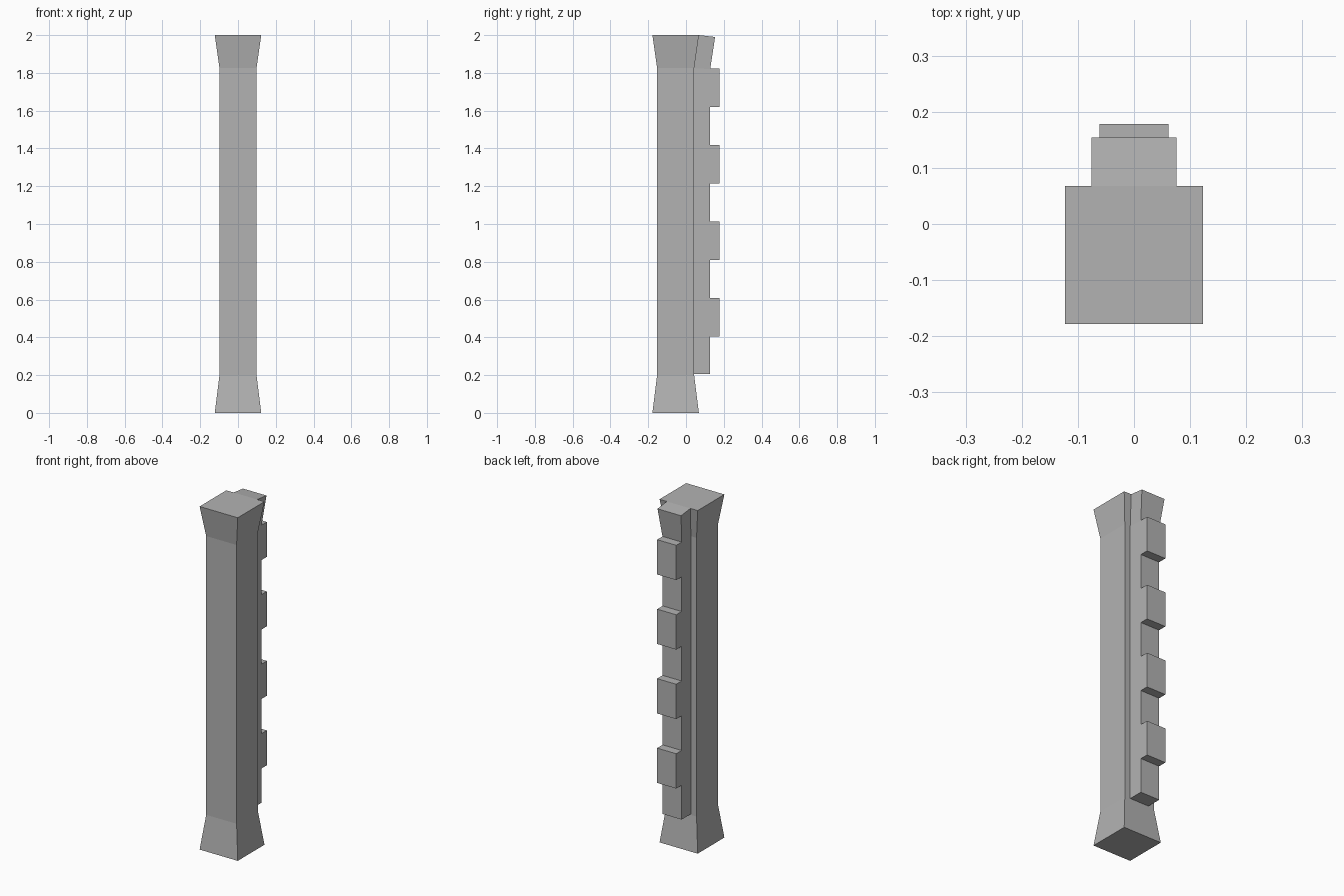
import bpy
import bmesh

default = bpy.data.objects.get("Cube")
if default:
    bpy.data.objects.remove(default, do_unlink=True)

# Single stone colour
GREY = (0.45, 0.45, 0.45, 1.0)
stone = bpy.data.materials.new("stone grey")
stone.use_nodes = True
stone.diffuse_color = GREY
stone.node_tree.nodes["Principled BSDF"].inputs["Base Color"].default_value = GREY


def loft(name, sections, skip=()):
    """Stack of rectangles (half_width, y_front, y_back, z_front, z_back)."""
    bm = bmesh.new()
    rings = []
    for hw, y0, y1, z0, z1 in sections:
        corners = ((-hw, y0, z0), (hw, y0, z0), (hw, y1, z1), (-hw, y1, z1))
        rings.append([bm.verts.new(c) for c in corners])
    for low, high in zip(rings, rings[1:]):
        for i in range(4):
            j = (i + 1) % 4
            bm.faces.new((low[i], low[j], high[j], high[i]))
    bm.faces.new(rings[0][::-1])
    bm.faces.new(rings[-1])
    bmesh.ops.recalc_face_normals(bm, faces=bm.faces)
    mesh = bpy.data.meshes.new(name)
    bm.to_mesh(mesh)
    bm.free()
    mesh.materials.append(stone)
    obj = bpy.data.objects.new(name, mesh)
    bpy.context.collection.objects.link(obj)
    return obj


# Square column with flared foot and head
CENTRE, SHAFT, FLARE = -0.055, 0.098, 0.123
loft("column", [(h, CENTRE - h, CENTRE + h, z, z) for h, z in
                ((FLARE, 0), (SHAFT, 0.2), (SHAFT, 1.825), (FLARE, 2))])

# Rear spine whose head flares with the column
SPINE, BACK = 0.0615, 0.128
SHAFT_BACK, HEAD_BACK = CENTRE + SHAFT, CENTRE + FLARE
loft("rear_spine", [
    (SPINE, SHAFT_BACK, BACK, 0.205, 0.205),
    (SPINE, SHAFT_BACK, BACK, 1.825, 1.82),
    (0.076, HEAD_BACK, 0.154, 2.0, 1.99),
])

# Evenly spaced teeth along the spine
for i in range(4):
    z = 0.405 + i * 0.405
    loft(f"tooth_{i + 1}", [(SPINE, BACK, 0.178, h, h) for h in (z, z + 0.203)])
